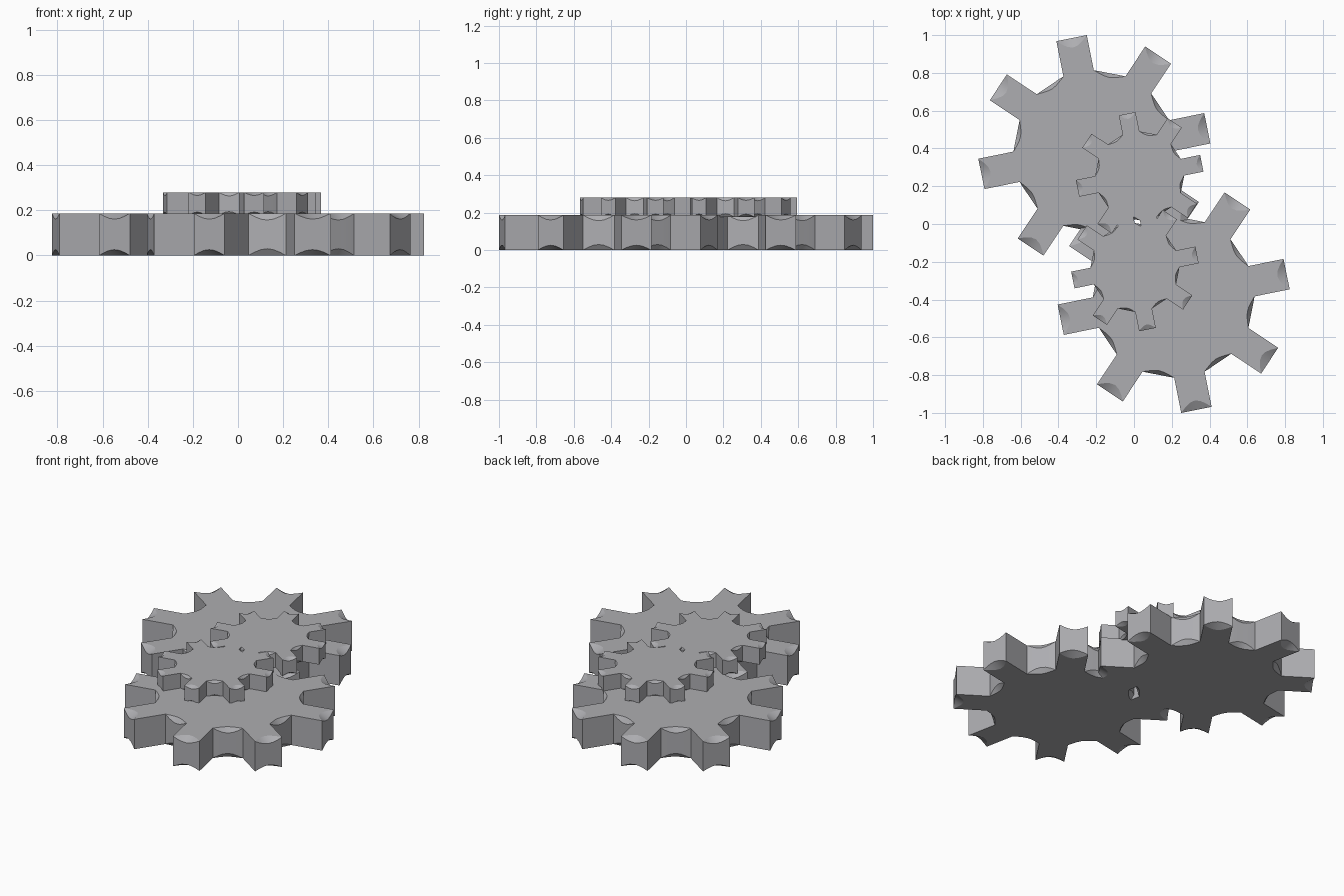
import bpy, bmesh, math
from mathutils import Vector

if "Cube" in bpy.data.objects:
    bpy.data.objects.remove(bpy.data.objects["Cube"])

grey = bpy.data.materials.new("steel_grey")
grey.diffuse_color = (0.42, 0.42, 0.44, 1)
grey.use_nodes = True
grey.node_tree.nodes["Principled BSDF"].inputs["Base Color"].default_value = grey.diffuse_color

TEETH, PHASE, STEPS = 8, math.radians(11.4), 6


def outline(s):
    """Gear outline: list of (point, inward direction, bevel depth, edge drop)."""
    pts = []
    tip, root, half = 0.61 * s, 0.42 * s, 0.082 * s
    for k in range(TEETH):
        a = PHASE + k * math.tau / TEETH
        out = Vector((math.cos(a), math.sin(a)))
        side = Vector((-out.y, out.x))
        # tooth tip, cupped in the middle of its edges
        for i in range(STEPS + 1):
            t = i / STEPS
            w = math.sin(math.pi * t)
            pts.append((out * tip + side * half * (2 * t - 1), -out, 0.05 * s * w, 0.026 * s * w))
        # valley to the next tooth, with a worn rim
        a0 = a + math.atan2(half, root)
        a1 = a + math.tau / TEETH - math.atan2(half, root)
        r = math.hypot(half, root)
        for i in range(STEPS + 1):
            t = i / STEPS
            w = math.sin(math.pi * t)
            b = a0 + (a1 - a0) * t
            d = Vector((math.cos(b), math.sin(b)))
            pts.append((d * (r - 0.008 * s * w), -d, 0.022 * s * w, 0.03 * s * w))
    return pts


def gear(name, x, y, z0, z1, s):
    bm = bmesh.new()
    pts = outline(s)
    rings = []
    for top, inset in ((False, True), (False, False), (True, False), (True, True)):
        ring = []
        for p, inward, depth, drop in pts:
            q = p + inward * depth if inset else p
            d = 0 if inset else drop
            ring.append(bm.verts.new((q.x, q.y, z1 - d if top else z0 + d)))
        rings.append(ring)
    n = len(pts)
    for lo, hi in zip(rings, rings[1:]):
        for i in range(n):
            j = (i + 1) % n
            bm.faces.new((lo[i], lo[j], hi[j], hi[i]))
    bm.faces.new(rings[3])
    bm.faces.new(rings[0][::-1])
    bmesh.ops.remove_doubles(bm, verts=bm.verts[:], dist=1e-5)
    bmesh.ops.recalc_face_normals(bm, faces=bm.faces[:])
    me = bpy.data.meshes.new(name)
    bm.to_mesh(me)
    bm.free()
    me.materials.append(grey)
    ob = bpy.data.objects.new(name, me)
    ob.location = (x, y, 0)
    bpy.context.collection.objects.link(ob)
    bpy.ops.object.select_all(action='DESELECT')
    ob.select_set(True)
    bpy.context.view_layer.objects.active = ob
    bpy.ops.object.shade_smooth_by_angle(angle=math.radians(25))


# two large meshing gears, two small ones on top
gear("large_gear_back", -0.21, 0.386, 0, 0.187, 1.0)
gear("large_gear_front", 0.21, -0.386, 0, 0.187, 1.0)
gear("small_gear_back", 0.03, 0.255, 0.178, 0.28, 0.55)
gear("small_gear_front", 0.005, -0.23, 0.178, 0.28, 0.55)
